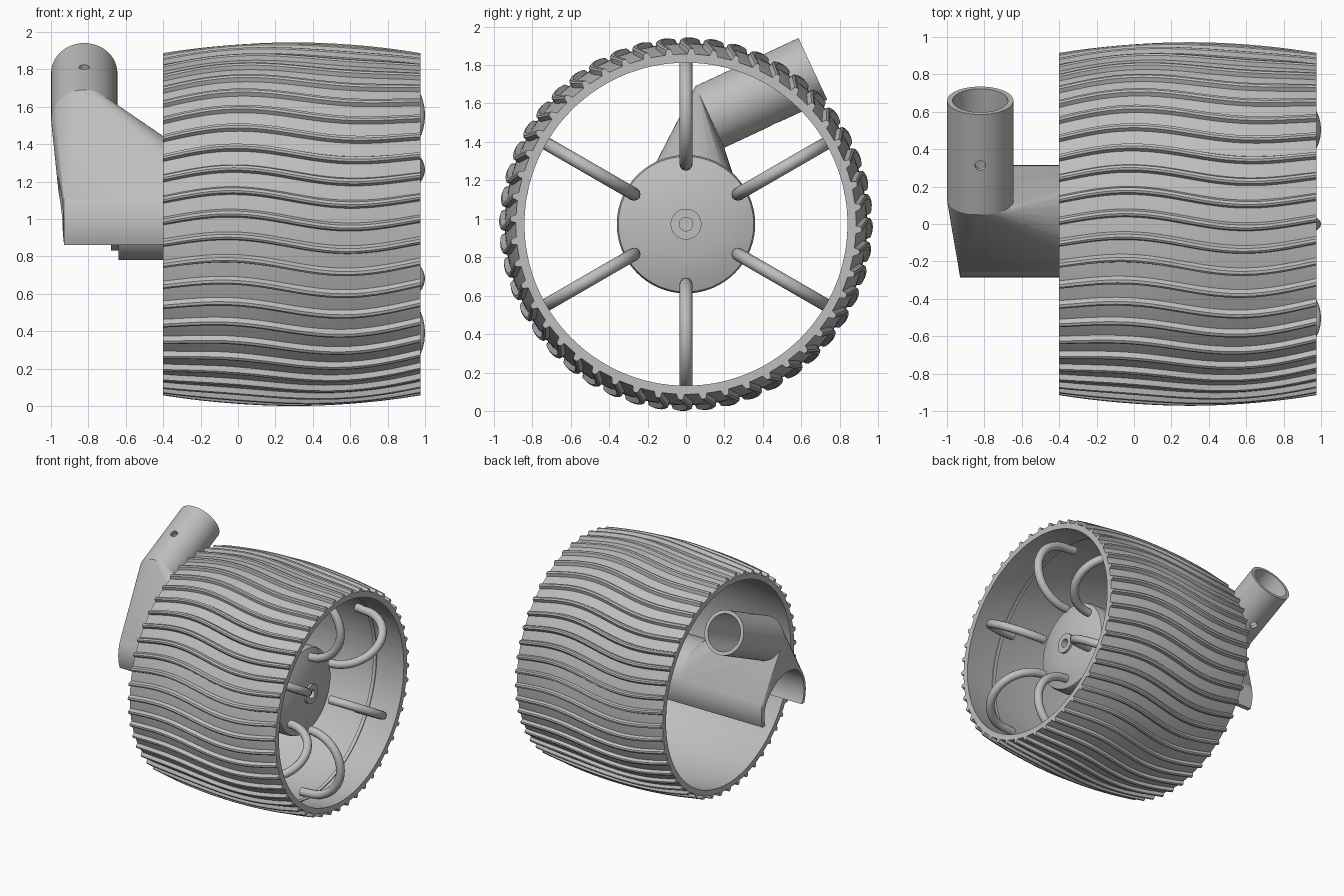
import bpy, bmesh, math
from mathutils import Vector, Matrix

if "Cube" in bpy.data.objects:
    bpy.data.objects.remove(bpy.data.objects["Cube"], do_unlink=True)

ZC = 0.972                      # wheel axle height
X0, X1 = -0.4, 0.975            # wheel ends
XM = (X0 + X1) / 2

grey = bpy.data.materials.new("plain grey")
grey.use_nodes = True
grey.diffuse_color = (0.52, 0.52, 0.52, 1)
grey.node_tree.nodes["Principled BSDF"].inputs["Base Color"].default_value = (0.52, 0.52, 0.52, 1)


def add(name, bm, angle=30):
    bmesh.ops.recalc_face_normals(bm, faces=bm.faces)
    me = bpy.data.meshes.new(name)
    bm.to_mesh(me)
    bm.free()
    me.materials.append(grey)
    ob = bpy.data.objects.new(name, me)
    bpy.context.collection.objects.link(ob)
    smooth(ob, angle)
    return ob


def smooth(ob, angle=30):
    bpy.ops.object.select_all(action='DESELECT')
    ob.select_set(True)
    bpy.context.view_layer.objects.active = ob
    bpy.ops.object.shade_smooth_by_angle(angle=math.radians(angle))


def cylinder(name, a, b, r, segs=64):
    a, b = Vector(a), Vector(b)
    d = b - a
    mat = Matrix.Translation((a + b) / 2) @ d.to_track_quat('Z', 'Y').to_matrix().to_4x4()
    bm = bmesh.new()
    bmesh.ops.create_cone(bm, cap_ends=True, segments=segs, radius1=r, radius2=r,
                          depth=d.length, matrix=mat)
    return add(name, bm)


def cut(ob, cutters):
    for c in cutters:
        c.hide_render = True
        m = ob.modifiers.new("cut", 'BOOLEAN')
        m.operation, m.solver, m.object = 'DIFFERENCE', 'EXACT', c
    dg = bpy.context.evaluated_depsgraph_get()
    me = bpy.data.meshes.new_from_object(ob.evaluated_get(dg))
    ob.modifiers.clear()
    ob.data = me
    for c in cutters:
        bpy.data.objects.remove(c, do_unlink=True)
    smooth(ob)


def lathe(name, profile, segs=96):
    """Spin closed (x, radius) loop about the axle."""
    bm = bmesh.new()
    rings = []
    for i in range(segs):
        t = 2 * math.pi * i / segs
        rings.append([bm.verts.new((x, -r * math.cos(t), ZC + r * math.sin(t))) for x, r in profile])
    n = len(profile)
    for i in range(segs):
        a, b = rings[i], rings[(i + 1) % segs]
        for j in range(n):
            k = (j + 1) % n
            bm.faces.new((a[j], a[k], b[k], b[j]))
    return add(name, bm)


def crown(x):
    return 0.942 - 0.057 * ((x - XM) / (X1 - XM)) ** 2


# Wheel drum with wavy tread ribs, crowned outside and inside
RIBS, COLS = 48, 40
tooth = [(0.0, 0.0), (0.05, 0.024), (0.14, 0.03), (0.26, 0.027), (0.36, 0.0), (0.68, 0.0)]
bm = bmesh.new()
outer, inner = [], []
for i in range(RIBS):
    for f, h in tooth:
        t = 2 * math.pi * (i + f) / RIBS
        ro, ri = [], []
        for c in range(COLS + 1):
            x = X0 + (X1 - X0) * c / COLS
            tt = t + 0.04 * math.cos(2 * math.pi * (x + 0.05) / 1.3)
            for row, r in ((ro, crown(x) + h), (ri, crown(x) - 0.045)):
                row.append(bm.verts.new((x, -r * math.cos(tt), ZC + r * math.sin(tt))))
        outer.append(ro)
        inner.append(ri)
n = len(outer)
for i in range(n):
    k = (i + 1) % n
    for c in range(COLS):
        bm.faces.new((outer[i][c], outer[i][c + 1], outer[k][c + 1], outer[k][c]))
        bm.faces.new((inner[i][c], inner[k][c], inner[k][c + 1], inner[i][c + 1]))
    for c in (0, COLS):
        bm.faces.new((outer[i][c], outer[k][c], inner[k][c], inner[i][c]))
add("wheel_drum", bm)

# Thin band inside the drum where the spokes land
lathe("inner_band", [(0.665, 0.9), (0.665, 0.87), (0.695, 0.87), (0.695, 0.9)])

# Domed hub with a boss and a bolt hole
lathe("hub", [(0.5, 0.035), (0.5, 0.36), (0.6, 0.36), (0.625, 0.352), (0.655, 0.27),
              (0.675, 0.17), (0.682, 0.08), (0.7, 0.08), (0.7, 0.035)])

# Six hooped spokes
for k in range(6):
    t = math.radians(90 + 60 * k)
    cu = bpy.data.curves.new("spoke", 'CURVE')
    cu.dimensions = '3D'
    cu.bevel_depth = 0.034
    cu.bevel_resolution = 4
    cu.use_fill_caps = True
    pts = []
    for j in range(25):
        a = math.pi * j / 24
        pts.append((0.68 + 0.286 * math.sin(a), 0.582 - 0.27 * math.cos(a)))
    pts.append((0.6, 0.858))
    sp = cu.splines.new('POLY')
    sp.points.add(len(pts) - 1)
    for p, (x, r) in zip(sp.points, pts):
        p.co = (x, r * math.cos(t), ZC + r * math.sin(t), 1)
    sp.use_smooth = True
    cu.materials.append(grey)
    ob = bpy.data.objects.new("spoke_%d" % (k + 1), cu)
    bpy.context.collection.objects.link(ob)

# Slanted handle socket: bored tube with a cross pin hole
start, end = Vector((-0.822, 0.124, 1.53)), Vector((-0.822, 0.66, 1.78))
axis = (end - start).normalized()
up = Vector((0, -axis.z, axis.y))
pin = start + axis * 0.29
socket = cylinder("handle_socket", start, end, 0.177)
cut(socket, [cylinder("bore_cutter", start + axis * 0.08, end + axis * 0.1, 0.148),
             cylinder("pin_cutter", pin - up * 0.4, pin + up * 0.4, 0.028, 24)])

# Axle sleeve open underneath, and the neck that blends it into the socket
YS, RS, ZB = 0.015, 0.3, 0.86
low = math.asin((ZB - ZC) / RS)


def arch(bm, x):
    for j in range(41):
        a = low + (math.pi - 2 * low) * j / 40
        bm.verts.new((x, YS + RS * math.cos(a), ZC + RS * math.sin(a)))


def hollow_hull(name, xa, xb, with_socket):
    bm = bmesh.new()
    arch(bm, xa)
    arch(bm, xb)
    if with_socket:
        side = axis.cross(up)
        for j in range(64):
            a = 2 * math.pi * j / 64
            bm.verts.new(start + 0.177 * (side * math.cos(a) + up * math.sin(a)))
    res = bmesh.ops.convex_hull(bm, input=bm.verts[:])
    loose = [v for v in bm.verts if not v.link_faces]
    bmesh.ops.delete(bm, geom=loose, context='VERTS')
    ob = add(name, bm)
    cut(ob, [cylinder("sleeve_cutter", (-1.2, YS, ZC), (0.8, YS, ZC), 0.268)])


hollow_hull("neck", -0.93, -0.15, True)
hollow_hull("axle_sleeve", -0.16, 0.52, False)

# Axle core inside the sleeve
cylinder("axle_core", (-0.64, 0, ZC), (0.52, 0, ZC), 0.192)
cylinder("axle_tip", (-0.68, 0, ZC), (-0.63, 0, ZC), 0.14)
